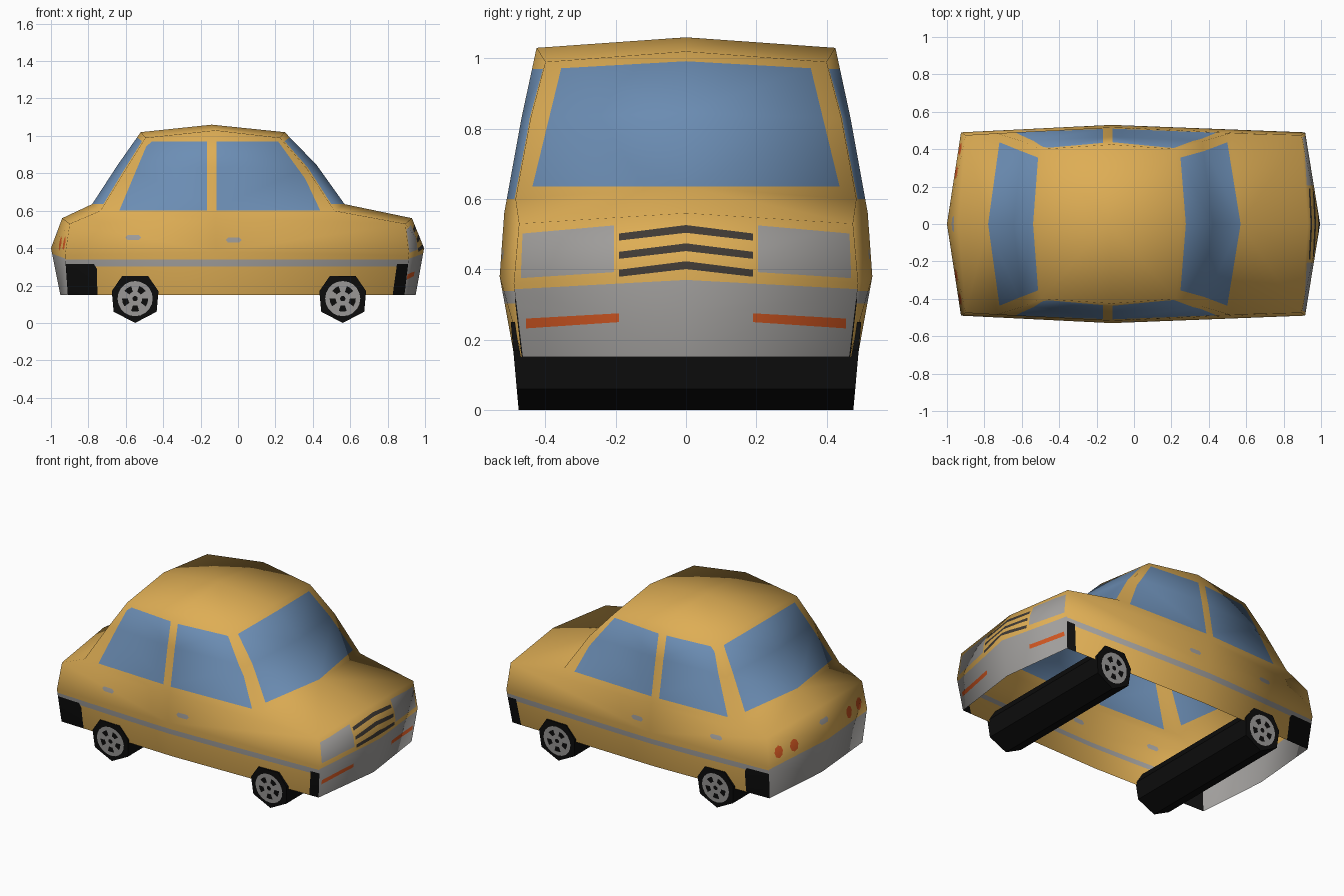
import bpy, bmesh, math
from mathutils import Vector
from mathutils.bvhtree import BVHTree
from mathutils.interpolate import poly_3d_calc

if "Cube" in bpy.data.objects:
    bpy.data.objects.remove(bpy.data.objects["Cube"])

COLOURS = {
    "yellow_paint": (0.73, 0.42, 0.09),
    "blue_glass": (0.15, 0.27, 0.46),
    "grey_trim": (0.35, 0.34, 0.33),
    "black_rubber": (0.004, 0.004, 0.004),
    "orange_lamp": (0.60, 0.09, 0.015),
    "dark_grille": (0.05, 0.042, 0.035),
}
MATS = []
for name, col in COLOURS.items():
    m = bpy.data.materials.new(name)
    m.diffuse_color = (*col, 1)
    m.use_nodes = True
    m.node_tree.nodes["Principled BSDF"].inputs["Base Color"].default_value = m.diffuse_color
    MATS.append(m)
YELLOW, GLASS, GREY, BLACK, LAMP, GRILLE = range(6)


def make_object(name, bm):
    me = bpy.data.meshes.new(name)
    bm.to_mesh(me)
    for m in MATS:
        me.materials.append(m)
    ob = bpy.data.objects.new(name, me)
    bpy.context.collection.objects.link(ob)
    return ob


# Body shell: stacked eight-point rings, open underneath.
# front x, centre z, front corner x, corner y, corner z, mid y, mid z, rear corner x, rear x
LEVELS = [
    (.95, .15, .89, .465, .15, .488, .15, -.91, -.95),
    (.995, .40, .915, .49, .36, .53, .38, -.925, -1.0),
    (.93, .56, .895, .475, .53, .517, .56, -.90, -.94),
    (.57, .635, .515, .485, .60, .508, .61, -.735, -.78),
    (.42, .845, .365, .442, .83, .468, .83, -.595, -.643),
    (.25, 1.02, .225, .40, .99, .425, 1.03, -.495, -.52),
]
bm = bmesh.new()
cut = bm.faces.layers.int.new("cut")
rings = []
for xf, z0, xfc, yc, zc, ym, zm, xrc, xr in LEVELS:
    pts = [(xf, 0, z0), (xfc, yc, zc), (-.12, ym, zm), (xrc, yc, zc),
           (xr, 0, z0), (xrc, -yc, zc), (-.12, -ym, zm), (xfc, -yc, zc)]
    rings.append([bm.verts.new(p) for p in pts])
for a, b in zip(rings, rings[1:]):
    for i in range(8):
        j = (i + 1) % 8
        bm.faces.new((a[i], a[j], b[j], b[i]))
apex = bm.verts.new((-.14, 0, 1.06))
for i in range(8):
    bm.faces.new((rings[-1][i], rings[-1][(i + 1) % 8], apex))
bmesh.ops.triangulate(bm, faces=bm.faces[:], quad_method='SHORT_EDGE')
bm.normal_update()
plain = bm.copy()          # uncut copy, used for smooth normals


def paint(poly, axis, sign, mat):
    """Cut a convex outline, projected along an axis, into the body and colour it."""
    u = 1 - axis
    area = sum(p[0] * q[1] - q[0] * p[1] for p, q in zip(poly, poly[1:] + poly[:1]))
    if area < 0:
        poly = poly[::-1]
    bm.normal_update()
    for f in bm.faces:
        f[cut] = int(f.normal[axis] * sign > 0.35)
    for p, q in zip(poly, poly[1:] + poly[:1]):
        co, no = Vector((0, 0, 0)), Vector((0, 0, 0))
        co[u], co.z = p
        no[u], no.z = p[1] - q[1], q[0] - p[0]
        no.normalize()
        faces = [f for f in bm.faces if f[cut]]
        if not faces:
            return
        geom = set(faces)
        for f in faces:
            geom.update(f.edges)
            geom.update(f.verts)
        bmesh.ops.bisect_plane(bm, geom=list(geom), dist=1e-5, plane_co=co, plane_no=no)
        for f in bm.faces:
            if f[cut] and (f.calc_center_median() - co).dot(no) < 0:
                f[cut] = 0
    for f in bm.faces:
        if f[cut]:
            f.material_index = mat


def box(u0, u1, z0, z1):
    return [(u0, z0), (u1, z0), (u1, z1), (u0, z1)]


def flip(poly):
    return [(-u, z) for u, z in poly]


# Sides: windows, stripe, black corner guards, door handles
for s in (-1, 1):
    paint([(-.635, .60), (-.167, .60), (-.167, .97), (-.46, .97), (-.49, .945)], 1, s, GLASS)
    paint([(-.115, .60), (.44, .60), (.36, .77), (.215, .97), (-.115, .97)], 1, s, GLASS)
    paint(box(-1.1, 1.1, .303, .338), 1, s, GREY)
    paint([(-1, .1), (-.75, .1), (-.755, .29), (-.77, .315), (-1, .315)], 1, s, BLACK)
    paint([(.82, .1), (1, .1), (1, .315), (.85, .315)], 1, s, BLACK)
    for x, z in ((-.56, .457), (-.023, .443)):
        paint([(x - .042, z), (x - .03, z - .014), (x + .03, z - .014),
               (x + .042, z), (x + .03, z + .014), (x - .03, z + .014)], 1, s, GREY)

# Both ends: windscreens and bumpers
for s in (-1, 1):
    paint([(-.437, .635), (.437, .635), (.355, .972), (0, .992), (-.355, .972)], 0, s, GLASS)
    paint([(-.7, .1), (.7, .1), (.7, .332), (0, .37), (-.7, .332)], 0, s, GREY)

# Nose: headlights, indicators, grille bars
for side in (lambda p: p, flip):
    paint(side([(.205, .392), (.47, .375), (.465, .502), (.205, .525)]), 0, 1, GREY)
    paint(side([(.19, .25), (.455, .232), (.455, .26), (.19, .275)]), 0, 1, LAMP)
    for z in (.515, .463, .412):
        paint(side([(0, z - .011), (.19, z - .033), (.19, z - .013), (0, z + .011)]), 0, 1, GRILLE)

# Tail: round lamps and boot handle
for y in (-.40, -.275, .275, .40):
    paint([(y + .034 * math.cos(math.tau * k / 8), .425 + .038 * math.sin(math.tau * k / 8))
           for k in range(8)], 0, -1, LAMP)
paint([(-.045, .48), (-.03, .465), (.03, .465), (.045, .48), (.03, .495), (-.03, .495)], 0, -1, GREY)

# Keep the smooth shading of the uncut shell
for f in bm.faces:
    f.smooth = True
body = make_object("car_body", bm)
plain.faces.ensure_lookup_table()
tree = BVHTree.FromBMesh(plain)
normals = []
for v in body.data.vertices:
    loc, _, idx, _ = tree.find_nearest(v.co)
    corners = plain.faces[idx].verts
    n = Vector((0, 0, 0))
    for w, c in zip(poly_3d_calc([c.co for c in corners], loc), corners):
        n += c.normal * w
    normals.append(n.normalized())
body.data.normals_split_custom_set_from_vertices(normals)

# Wheels: one full-width roller per axle, with rim plates on both ends
PROFILE = [(0, -.13), (.115, -.07), (.125, .04), (.07, .12),
           (-.07, .12), (-.125, .04), (-.115, -.07)]


def end_y(z):
    return .476 + .09 * z      # wheel ends lean with the body side


for name, cx in (("rear", -.55), ("front", .56)):
    wb = bmesh.new()
    ends = [[wb.verts.new((cx + x, s * end_y(.13 + z), .13 + z)) for x, z in PROFILE]
            for s in (-1, 1)]
    for e in ends:
        wb.faces.new(e)
    for i in range(7):
        j = (i + 1) % 7
        wb.faces.new((ends[0][i], ends[0][j], ends[1][j], ends[1][i]))
    bmesh.ops.recalc_face_normals(wb, faces=wb.faces[:])
    for f in wb.faces:
        f.material_index = BLACK
    make_object(name + "_wheels", wb)

    rb = bmesh.new()
    N = 20
    for s in (-1, 1):
        loops = []
        for r in (.014, .038, .07, .094):
            ring = []
            for k in range(N):
                a = math.tau * k / N
                z = .13 + r * math.sin(a)
                ring.append(rb.verts.new((cx + r * math.cos(a), s * (end_y(z) + .003), z)))
            loops.append(ring)
        for band, (a, b) in enumerate(zip(loops, loops[1:])):
            for k in range(N):
                if band == 1 and k % 4 > 1:
                    continue               # gaps between spokes show the black wheel
                j = (k + 1) % N
                quad = (a[k], b[k], b[j], a[j])
                f = rb.faces.new(quad if s < 0 else quad[::-1])
                f.material_index = GREY
    make_object(name + "_rims", rb)
